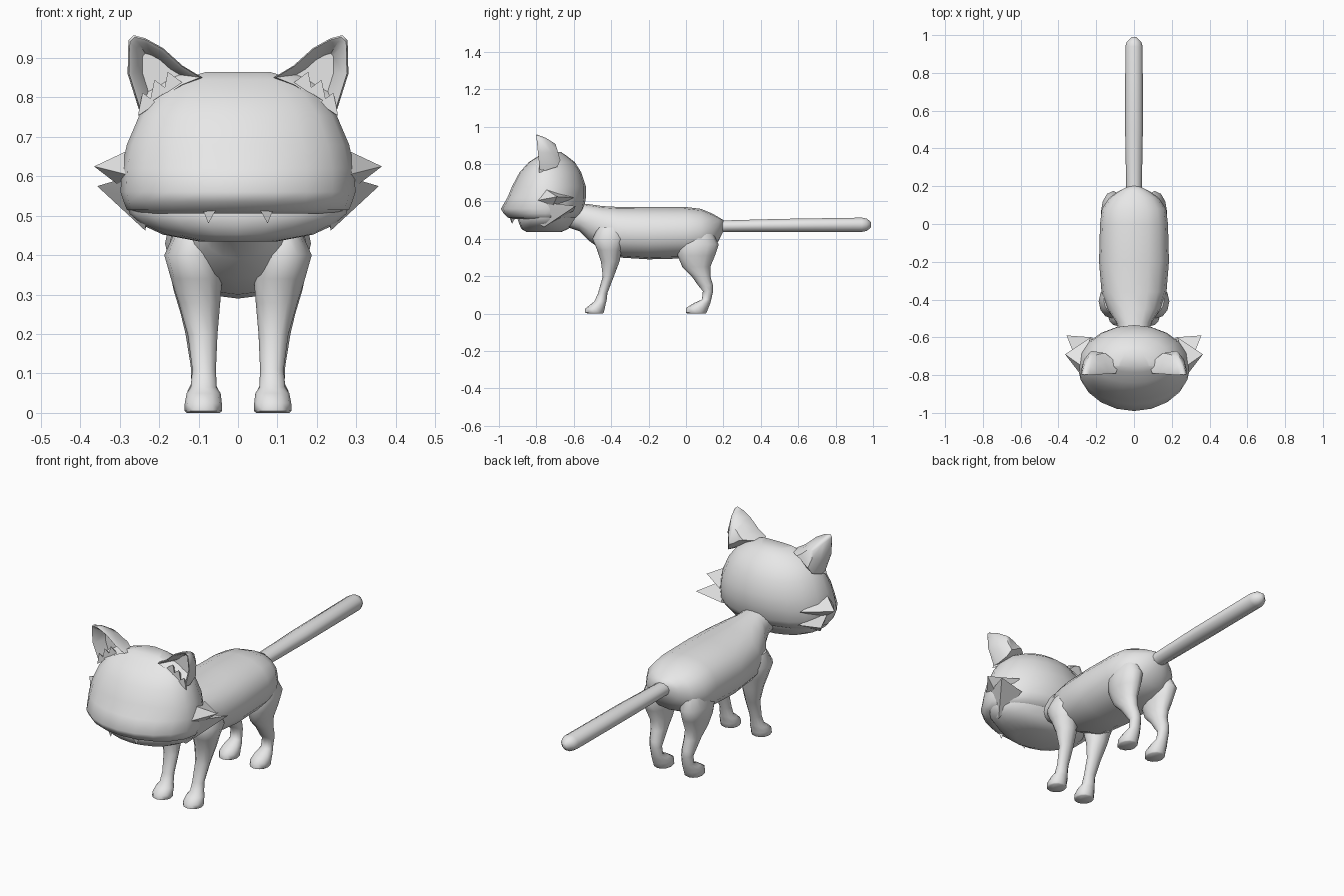
import bpy, bmesh, math
from mathutils import Vector

if "Cube" in bpy.data.objects:
    bpy.data.objects.remove(bpy.data.objects["Cube"])

GREY = bpy.data.materials.new("plain grey")
GREY.diffuse_color = (0.8, 0.8, 0.8, 1)
GREY.use_nodes = True
GREY.node_tree.nodes["Principled BSDF"].inputs["Base Color"].default_value = GREY.diffuse_color


def finish(name, bm, angle=60):
    bmesh.ops.recalc_face_normals(bm, faces=bm.faces)
    me = bpy.data.meshes.new(name)
    bm.to_mesh(me)
    bm.free()
    me.materials.append(GREY)
    for p in me.polygons:
        p.use_smooth = True
    me.set_sharp_from_angle(angle=math.radians(angle))
    ob = bpy.data.objects.new(name, me)
    bpy.context.collection.objects.link(ob)
    return ob


def bridge(bm, a, b):
    n = len(a)
    for i in range(n):
        j = (i + 1) % n
        bm.faces.new((a[i], a[j], b[j], b[i]))


def loft(name, axis, rings, n=16, mid=None, power=1.0, angle=60):
    """Rings are (position along axis, low, high, half width[, x centre])."""
    bm = bmesh.new()
    loops = []
    for t, lo, hi, rx, *x0 in rings:
        x0 = x0[0] if x0 else 0
        m = (lo + hi) / 2 if mid is None else mid
        loop = []
        for k in range(n):
            a = 2 * math.pi * k / n
            c, s = math.cos(a), math.sin(a)
            c = math.copysign(abs(c) ** power, c)
            s = math.copysign(abs(s) ** power, s)
            x, p = x0 + rx * c, m + s * ((hi - m) if s > 0 else (m - lo))
            loop.append(bm.verts.new((x, p, t) if axis == "z" else (x, t, p)))
        loops.append(loop)
    for a, b in zip(loops, loops[1:]):
        bridge(bm, a, b)
    bm.faces.new(loops[0])
    bm.faces.new(loops[-1])
    return finish(name, bm, angle)


def spike(name, s, base, tip):
    """Pointed tuft, mirrored by the sign s."""
    bm = bmesh.new()
    ring = [bm.verts.new((s * x, y, z)) for x, y, z in base]
    top = bm.verts.new((s * tip[0], tip[1], tip[2]))
    for i in range(len(ring)):
        bm.faces.new((ring[i], ring[(i + 1) % len(ring)], top))
    bm.faces.new(ring)
    return finish(name, bm, 40)


# Trunk with neck
loft("body", "y", [
    (-.66, .47, .60, .075), (-.57, .44, .59, .08), (-.52, .39, .585, .095),
    (-.45, .34, .575, .14), (-.36, .30, .57, .172), (-.20, .29, .57, .185),
    (0, .295, .57, .18), (.08, .31, .56, .17), (.14, .34, .535, .13),
    (.175, .39, .515, .08), (.20, .44, .50, .03)], power=.9)

# Straight tail
loft("tail", "y", [
    (.14, .43, .50, .04), (.22, .435, .50, .042), (.5, .435, .508, .047),
    (.94, .435, .515, .046), (.965, .44, .51, .038), (.99, .46, .49, .012)], n=10)

# Head, with the upper lip overhanging the lower jaw
loft("head", "z", [
    (.505, -.93, -.60, .25), (.515, -.955, -.58, .282), (.535, -.975, -.56, .29),
    (.56, -.99, -.545, .298), (.62, -.955, -.535, .295), (.68, -.93, -.535, .282),
    (.755, -.89, -.56, .25), (.81, -.84, -.595, .205), (.845, -.785, -.64, .145),
    (.865, -.755, -.67, .08)], n=20, mid=-.75)
loft("lower_jaw", "z", [
    (.435, -.85, -.67, .10), (.452, -.88, -.63, .19), (.475, -.89, -.61, .24),
    (.505, -.90, -.59, .275), (.53, -.89, -.58, .28)], n=20, mid=-.75)

FRONT_LEG = [
    (.46, -.47, -.33, .045, .115), (.40, -.50, -.32, .07, .117),
    (.34, -.475, -.345, .065, .105), (.28, -.455, -.355, .053, .098),
    (.20, -.445, -.385, .038, .09), (.11, -.47, -.42, .03, .086),
    (.065, -.49, -.425, .033, .087), (.05, -.51, -.43, .043, .087),
    (.025, -.54, -.435, .047, .088), (.005, -.54, -.44, .048, .088),
    (0, -.525, -.445, .042, .088)]
HIND_LEG = [
    (.46, 0, .13, .045, .10), (.37, -.05, .175, .065, .11),
    (.31, -.045, .155, .058, .105), (.25, -.02, .13, .045, .10),
    (.20, .03, .13, .038, .095), (.15, .065, .145, .033, .092),
    (.12, .09, .145, .03, .09), (.075, .085, .135, .03, .088),
    (.055, .04, .13, .04, .088), (.03, .0, .12, .046, .088),
    (.005, 0, .11, .047, .088), (0, .01, .105, .042, .088)]
EAR = [(.09, .85), (.14, .88), (.19, .925), (.235, .95), (.265, .958),
       (.278, .945), (.280, .86), (.25, .765), (.20, .79), (.14, .83)]


def ear(name, s):
    """Cupped ear: outer rim, sunken inside and rounded back."""
    bm = bmesh.new()
    c = Vector((.205, .865))

    def ring(scale, y, lean=0):
        out = []
        for p in EAR:
            q = c + (Vector(p) - c) * scale
            out.append(bm.verts.new((s * q.x, y - lean * (q.y - .865), q.y)))
        return out

    deep, inner, rim = ring(.5, -.735), ring(.82, -.785, .1), ring(.95, -.792, .1)
    edge, back = ring(1, -.775, .25), ring(.8, -.72, .4)
    tail = ring(.45, -.685, .3)
    for a, b in zip((deep, inner, rim, edge, back), (inner, rim, edge, back, tail)):
        bridge(bm, a, b)
    bm.faces.new(deep)
    bm.faces.new(tail)
    finish(name, bm, 50)


for side, s in (("right", 1), ("left", -1)):
    for kind, rings in (("front", FRONT_LEG), ("hind", HIND_LEG)):
        loft(f"{side}_{kind}_leg", "z",
             [(t, lo, hi, rx, s * x) for t, lo, hi, rx, x in rings], n=12)
    ear(f"{side}_ear", s)
    # Fur tufts at the base of the ear
    for i, (x, z) in enumerate([(.178, .865), (.212, .845), (.242, .812)]):
        bx, bz = x - .012, z - .045
        spike(f"{side}_ear_tuft_{i + 1}", s,
              [(bx - .024, -.785, bz + .018), (bx + .024, -.785, bz - .014),
               (bx, -.745, bz)], (x, -.785, z))
    # Cheek fur
    spike(f"{side}_upper_cheek_tuft", s,
          [(.265, -.82, .60), (.28, -.75, .665), (.23, -.60, .62), (.28, -.72, .56)],
          (.365, -.69, .625))
    spike(f"{side}_lower_cheek_tuft", s,
          [(.23, -.85, .53), (.29, -.76, .595), (.22, -.60, .55), (.235, -.76, .462)],
          (.357, -.59, .575))
    # Fang
    spike(f"{side}_fang", s,
          [(.055, -.945, .517), (.09, -.935, .517), (.072, -.91, .517)],
          (.075, -.93, .48))
